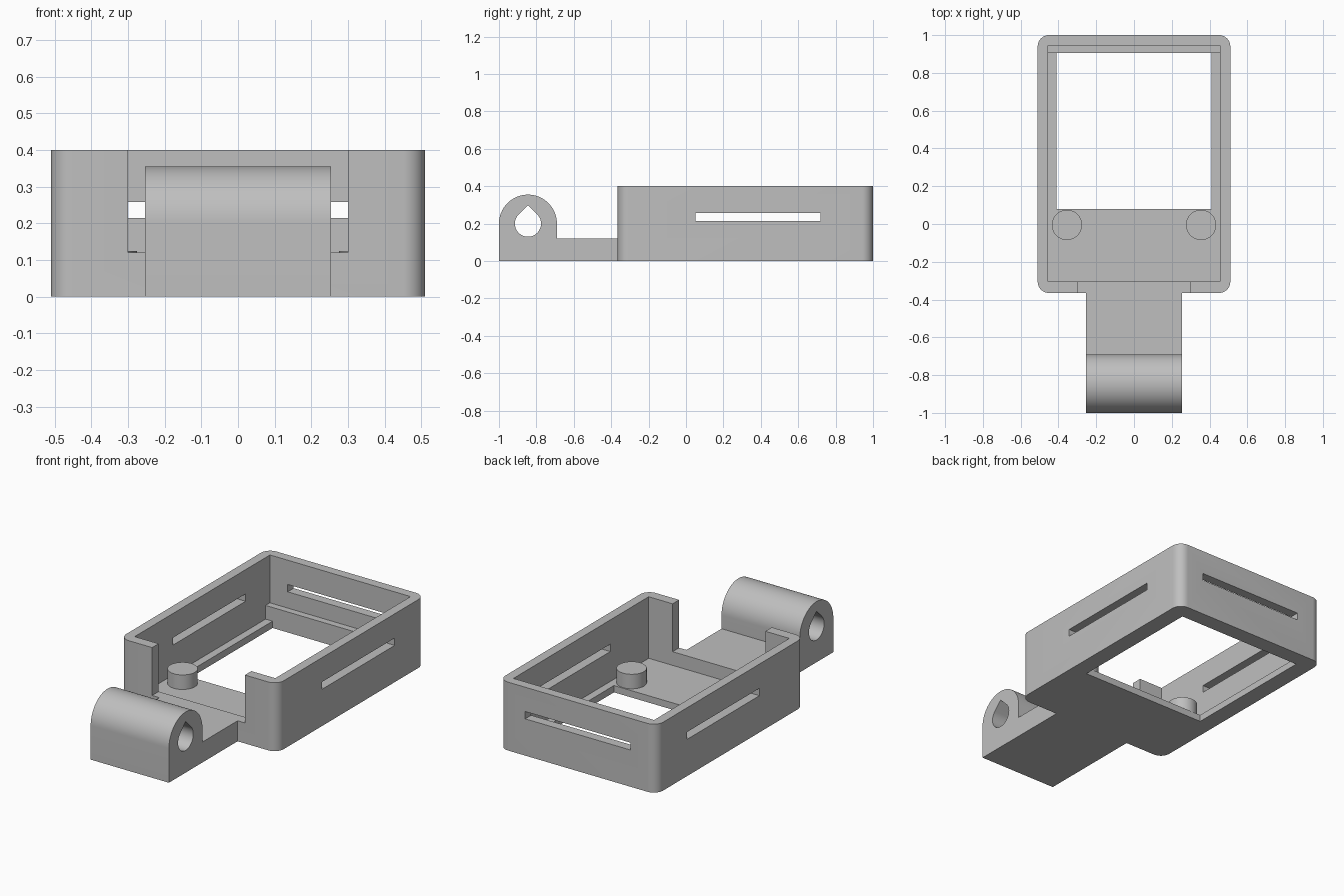
import bpy
import bmesh
from math import cos, sin, radians
from mathutils import Vector

old = bpy.data.objects.get("Cube")
if old:
    bpy.data.objects.remove(old, do_unlink=True)

grey = bpy.data.materials.new("plain_grey")
grey.use_nodes = True
colour = (0.52, 0.52, 0.52, 1)
grey.diffuse_color = colour
grey.node_tree.nodes["Principled BSDF"].inputs["Base Color"].default_value = colour


def arc(cx, cy, r, start, end, steps):
    angles = [radians(start + (end - start) * i / steps) for i in range(steps + 1)]
    return [(cx + r * cos(a), cy + r * sin(a)) for a in angles]


def prism(name, points, low, high, axis="z"):
    """Extrude a profile: xy points along z, or yz points along x."""
    def place(p, h):
        return Vector((p[0], p[1], h)) if axis == "z" else Vector((h, p[0], p[1]))
    bm = bmesh.new()
    base = bm.faces.new([bm.verts.new(place(p, low)) for p in points])
    shift = place((0, 0), high - low)
    top = bmesh.ops.extrude_face_region(bm, geom=[base], use_keep_orig=True)["geom"]
    bmesh.ops.translate(bm, vec=shift, verts=[v for v in top if isinstance(v, bmesh.types.BMVert)])
    bmesh.ops.recalc_face_normals(bm, faces=bm.faces)
    mesh = bpy.data.meshes.new(name)
    bm.to_mesh(mesh)
    bm.free()
    mesh.materials.append(grey)
    obj = bpy.data.objects.new(name, mesh)
    bpy.context.collection.objects.link(obj)
    return obj


def block(name, x0, x1, y0, y1, z0, z1):
    return prism(name, [(x0, y0), (x1, y0), (x1, y1), (x0, y1)], z0, z1)


def cut(obj, cutter):
    """Subtract the cutter, then discard it."""
    cutter.hide_render = True
    mod = obj.modifiers.new("cut", "BOOLEAN")
    mod.operation = "DIFFERENCE"
    mod.solver = "EXACT"
    mod.object = cutter
    graph = bpy.context.evaluated_depsgraph_get()
    mesh = bpy.data.meshes.new_from_object(obj.evaluated_get(graph))
    obj.modifiers.clear()
    obj.data = mesh
    bpy.data.objects.remove(cutter, do_unlink=True)


def smooth(obj):
    bpy.ops.object.select_all(action="DESELECT")
    obj.select_set(True)
    bpy.context.view_layer.objects.active = obj
    bpy.ops.object.shade_smooth_by_angle(angle=radians(30))


# Case: rounded tray
W, FRONT, BACK, H, R = 0.51, -0.365, 1.0, 0.4, 0.06
IN_W, IN_FRONT, IN_BACK = 0.455, -0.305, 0.945
FLOOR, SILL, LEDGE = 0.04, 0.12, 0.905
outline = (arc(W - R, BACK - R, R, 0, 90, 10) + arc(R - W, BACK - R, R, 90, 180, 10)
           + arc(R - W, FRONT + R, R, 180, 270, 10) + arc(W - R, FRONT + R, R, 270, 360, 10))
case = prism("case", outline, 0, H)

# Cavity, leaving a raised ledge along the back wall
cavity = [(IN_FRONT, FLOOR), (LEDGE, FLOOR), (LEDGE, SILL), (IN_BACK, SILL),
          (IN_BACK, 0.6), (IN_FRONT, 0.6)]
cut(case, prism("cavity_cutter", cavity, -IN_W, IN_W, "x"))

# Floor window, front notch and wall slots
cut(case, block("window_cutter", -0.41, 0.41, 0.08, LEDGE, -0.1, 0.08))
cut(case, block("notch_cutter", -0.3, 0.3, -0.5, -0.2, SILL, 0.6))
cut(case, block("side_slot_cutter", -0.7, 0.7, 0.05, 0.72, 0.215, 0.258))
cut(case, block("back_slot_cutter", -0.34, 0.34, 0.8, 1.2, 0.215, 0.258))
smooth(case)

# Support posts on the floor
for side, name in ((1, "left_post"), (-1, "right_post")):
    circle = arc(side * 0.355, -0.005, 0.08, 0, 360, 48)[:-1]
    smooth(prism(name, circle, FLOOR / 2, 0.125))

# Hinge arm with a rounded barrel and teardrop bore
CY, CZ = -0.845, 0.2
arm = [(FRONT, 0), (FRONT, SILL), (-0.69, SILL)] + arc(CY, CZ, 0.155, 0, 180, 40) + [(-1, 0)]
hinge = prism("hinge_arm", arm, -0.253, 0.253, "x")
bore = arc(CY, CZ, 0.07, 135, 405, 36) + [(CY, CZ + 0.07 * 2 ** 0.5)]
cut(hinge, prism("bore_cutter", bore, -0.5, 0.5, "x"))
smooth(hinge)
